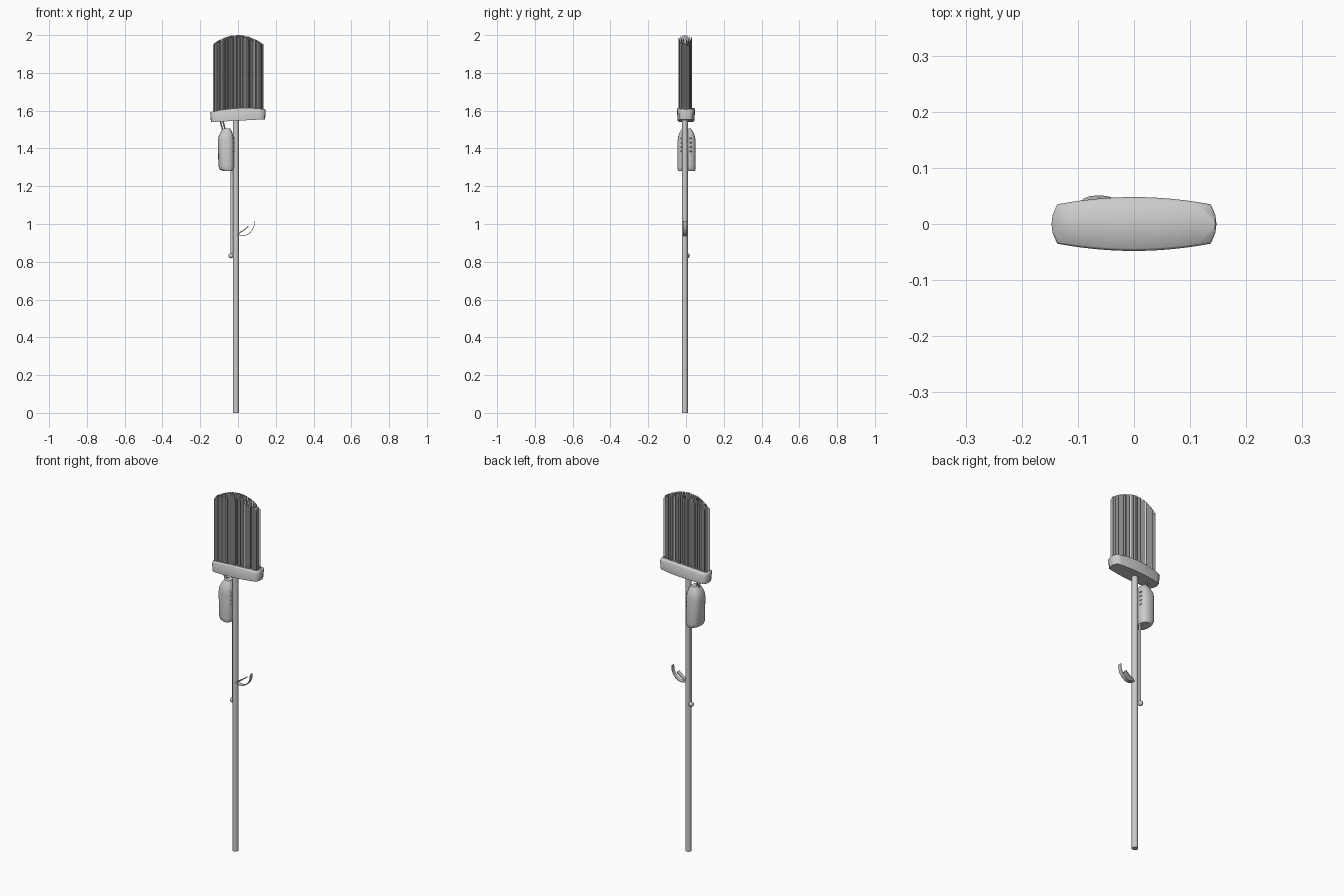
import bpy, bmesh, math, random
from mathutils import Vector

if "Cube" in bpy.data.objects:
    bpy.data.objects.remove(bpy.data.objects["Cube"])

random.seed(4)


def finish(bm, name, smooth=None):
    bmesh.ops.recalc_face_normals(bm, faces=bm.faces[:])
    me = bpy.data.meshes.new(name)
    bm.to_mesh(me)
    bm.free()
    ob = bpy.data.objects.new(name, me)
    bpy.context.collection.objects.link(ob)
    if smooth:
        bpy.ops.object.select_all(action='DESELECT')
        ob.select_set(True)
        bpy.context.view_layer.objects.active = ob
        bpy.ops.object.shade_smooth_by_angle(angle=math.radians(smooth))
    return ob


def loft(bm, rings, caps=True):
    rows = [[bm.verts.new(p) for p in r] for r in rings]
    n = len(rows[0])
    for a, b in zip(rows, rows[1:]):
        for i in range(n):
            j = (i + 1) % n
            bm.faces.new((a[i], a[j], b[j], b[i]))
    if caps:
        for r in (rows[0], rows[-1]):
            f = bm.faces.new(r)
            bmesh.ops.triangulate(bm, faces=[f])


def tube(bm, a, b, r, n=12, caps=True):
    a, b = Vector(a), Vector(b)
    q = (b - a).to_track_quat('Z', 'Y')
    circle = [q @ Vector((r * math.cos(t), r * math.sin(t), 0))
              for t in (2 * math.pi * i / n for i in range(n))]
    loft(bm, [[p + c for c in circle] for p in (a, b)], caps)


def ball(bm, pos, r, scale=(1, 1, 1)):
    vs = bmesh.ops.create_uvsphere(bm, u_segments=16, v_segments=8, radius=r)['verts']
    for v in vs:
        v.co = Vector([c * s for c, s in zip(v.co, scale)]) + Vector(pos)


def ribbon(bm, path, y0, y1, t):
    # thin strip following an x-z path
    rings = []
    for i, (x, z) in enumerate(path):
        p, q = path[max(i - 1, 0)], path[min(i + 1, len(path) - 1)]
        d = Vector((q[0] - p[0], q[1] - p[1])).normalized() * t / 2
        rings.append([(x - d.y, y0, z + d.x), (x - d.y, y1, z + d.x),
                      (x + d.y, y1, z - d.x), (x + d.y, y0, z - d.x)])
    loft(bm, rings)


# pole
bm = bmesh.new()
tube(bm, (-0.011, -0.006, 0), (-0.011, -0.006, 1.56), 0.016, 20)
finish(bm, "pole", 40)

# head block: bowed outline, pointed ends, arched top, slight tilt
xs = [-0.137 + 0.274 * i / 12 for i in range(13)]
depth = lambda x: 0.048 - 0.013 * (x / 0.137) ** 2
outline = ([(x, -depth(x)) for x in xs] + [(0.145, -0.016), (0.147, 0), (0.145, 0.016)]
           + [(x, depth(x)) for x in reversed(xs)]
           + [(-0.145, 0.016), (-0.147, 0), (-0.145, -0.016)])
tilt = lambda x: 0.05 * x
arch = lambda x: 1.613 - 0.013 * (x / 0.147) ** 2 + tilt(x)
bm = bmesh.new()
loft(bm, [[(x * .975, y * .93, 1.547 + tilt(x)) for x, y in outline],
          [(x, y, arch(x) - 0.006) for x, y in outline],
          [(x * .985, y * .9, arch(x)) for x, y in outline]])
finish(bm, "head_block", 60)

# bristles: rows of thin open tubes with a rounded top line
bm = bmesh.new()
cols, rows = 42, 7
for i in range(cols):
    for j in range(rows):
        x = -0.13 + 0.26 * i / (cols - 1) + random.uniform(-.002, .002)
        v = 2 * j / (rows - 1) - 1
        y = -0.005 + v * (0.034 - 0.018 * (x / 0.13) ** 2)
        top = 2.0 - 0.045 * (x / 0.13) ** 2 - 0.012 * v * v
        tube(bm, (x, y, 1.595), (x, y, top), 0.0019, 4, False)
finish(bm, "bristles")

# bottle hanging beside the pole, tapering to the top
prof = [(1.281, -0.054, .026, .044), (1.288, -0.059, .037, .047), (1.305, -0.062, .042, .048),
        (1.44, -0.063, .043, .048), (1.465, -0.063, .039, .044),
        (1.49, -0.061, .029, .034), (1.505, -0.059, .018, .024)]
bm = bmesh.new()
rings = []
for z, cx, hx, hy in prof:
    ring = []
    for k in range(24):
        c, s = math.cos(k * math.pi / 12), math.sin(k * math.pi / 12)
        ring.append((cx + hx * math.copysign(abs(c) ** .75, c),
                     0.003 + hy * math.copysign(abs(s) ** .75, s), z))
    rings.append(ring)
loft(bm, rings)
finish(bm, "bottle", 40)

# grip bumps on the bottle
bm = bmesh.new()
for i in range(4):
    for y in (-0.022, 0.024):
        ball(bm, (-0.024, y, 1.385 + i * 0.023), 0.006, (1, 1.3, .8))
finish(bm, "bottle_bumps", 60)

# nozzles joining bottle and head
bm = bmesh.new()
for dx in (0, 0.014):
    tube(bm, (-0.096 + dx, 0.003, 1.552), (-0.079 + dx, 0.003, 1.49), 0.004)
finish(bm, "nozzles", 40)

# feed rod close to the pole, with end knob
bm = bmesh.new()
tube(bm, (-0.034, 0.004, 0.835), (-0.034, 0.004, 1.3), 0.006)
finish(bm, "feed_rod", 40)
bm = bmesh.new()
ball(bm, (-0.037, 0.006, 0.832), 0.014)
finish(bm, "rod_knob", 60)

# trigger: curved guard and straight lever
guard = [(0.0, .945), (.02, .938), (.042, .94), (.062, .952), (.077, .97), (.085, .99), (.087, 1.015)]
bm = bmesh.new()
ribbon(bm, guard, -0.017, 0.004, 0.003)
finish(bm, "trigger_guard", 40)
bm = bmesh.new()
ribbon(bm, [(0.0, .948), (.03, .967), (.055, .987)], -0.017, 0.004, 0.006)
finish(bm, "trigger_lever", 40)
